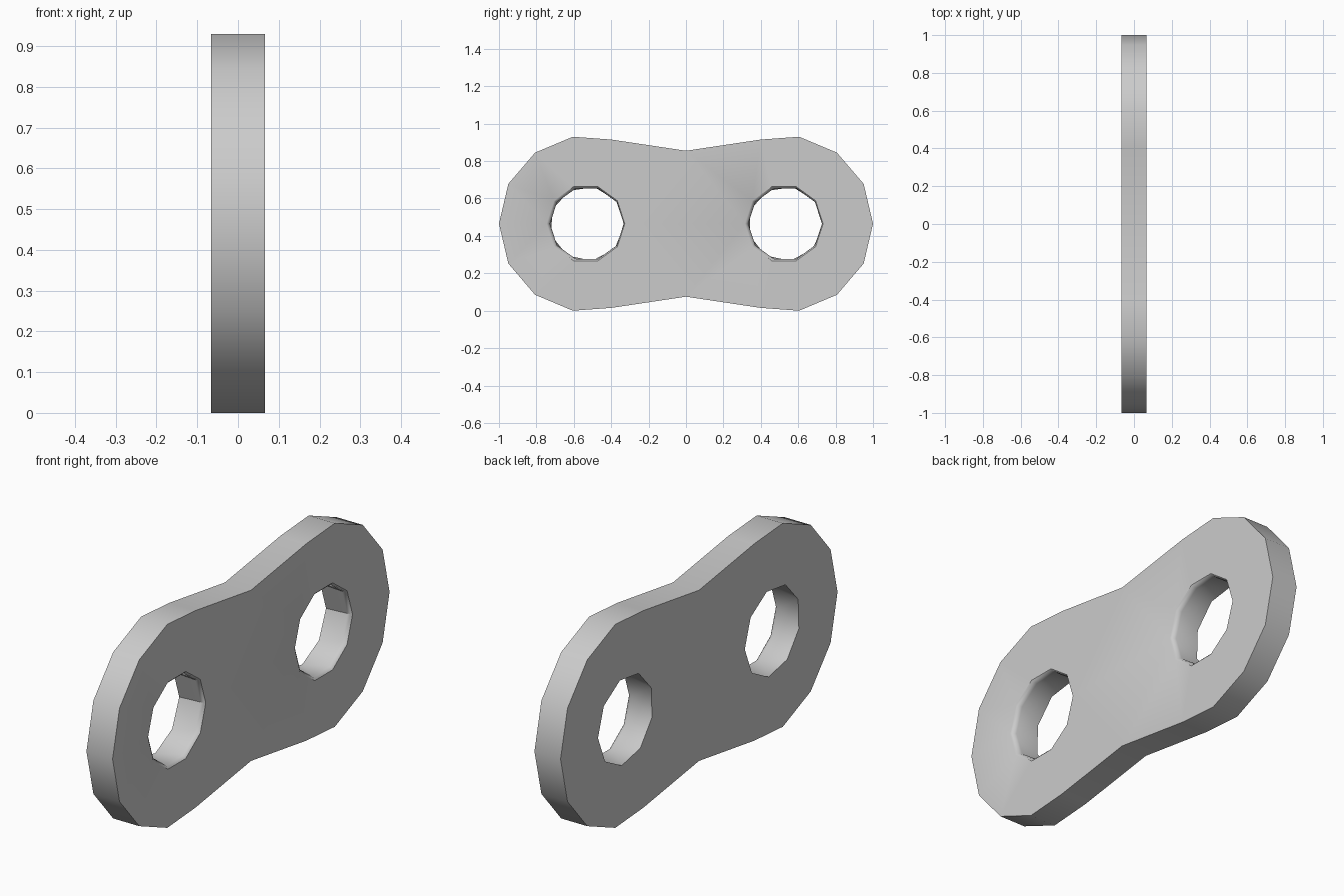
import bpy
import bmesh
from math import cos, sin, pi, radians
from mathutils import Vector

cube = bpy.data.objects.get("Cube")
if cube:
    bpy.data.objects.remove(cube, do_unlink=True)

HALF_T = 0.066    # half the plate thickness
MID_Z = 0.465     # height of the hole centres

# Plain grey metal
grey = bpy.data.materials.new("grey metal")
grey.use_nodes = True
grey.diffuse_color = (0.6, 0.6, 0.6, 1)
grey.node_tree.nodes["Principled BSDF"].inputs["Base Color"].default_value = (0.6, 0.6, 0.6, 1)

bm = bmesh.new()


def loop(x, points):
    """Closed loop of edges at depth x through (y, z) points."""
    verts = [bm.verts.new((x, y, z)) for y, z in points]
    return [bm.edges.new((v, verts[(i + 1) % len(verts)])) for i, v in enumerate(verts)]


def ring(x, centre, radius, sides, turn=0.0):
    angles = [2 * pi * i / sides + turn for i in range(sides)]
    return loop(x, [(centre + radius * cos(a), MID_Z + radius * sin(a)) for a in angles])


def bridge(a, b):
    bmesh.ops.bridge_loops(bm, edges=a + b)


# Waisted outline: one quarter, mirrored to the full profile
quarter = [(1, 0), (0.95, 0.213), (0.807, 0.38), (0.605, 0.465), (0.4, 0.45), (0, 0.39)]
upper = quarter + [(-y, z) for y, z in reversed(quarter[:-1])]
outline = upper + [(y, -z) for y, z in reversed(upper[1:-1])]
outline = [(y, z + MID_Z) for y, z in outline]

outer_left = loop(HALF_T, outline)
outer_right = loop(-HALF_T, outline)
bridge(outer_left, outer_right)

# Two holes, rounded over on the left side and sharp on the right side
left_edges, right_edges = list(outer_left), list(outer_right)
for centre in (-0.53, 0.53):
    rim = ring(HALF_T, centre - 0.006, 0.209, 10)
    shoulder = ring(HALF_T - 0.007, centre - 0.003, 0.201, 10)
    throat = ring(HALF_T - 0.022, centre, 0.197, 10)
    back = ring(-HALF_T, centre, 0.2, 9, radians(-2))
    bridge(rim, shoulder)
    bridge(shoulder, throat)
    bridge(throat, back)
    left_edges += rim
    right_edges += back

# Flat side faces around the holes
for edges, side in ((left_edges, 1), (right_edges, -1)):
    bmesh.ops.triangle_fill(bm, edges=edges, use_beauty=True, normal=Vector((side, 0, 0)))

bmesh.ops.recalc_face_normals(bm, faces=bm.faces)
mesh = bpy.data.meshes.new("link_plate")
bm.to_mesh(mesh)
bm.free()
mesh.materials.append(grey)

plate = bpy.data.objects.new("link_plate", mesh)
bpy.context.collection.objects.link(plate)
bpy.ops.object.select_all(action="DESELECT")
plate.select_set(True)
bpy.context.view_layer.objects.active = plate
bpy.ops.object.shade_smooth_by_angle(angle=radians(35))
